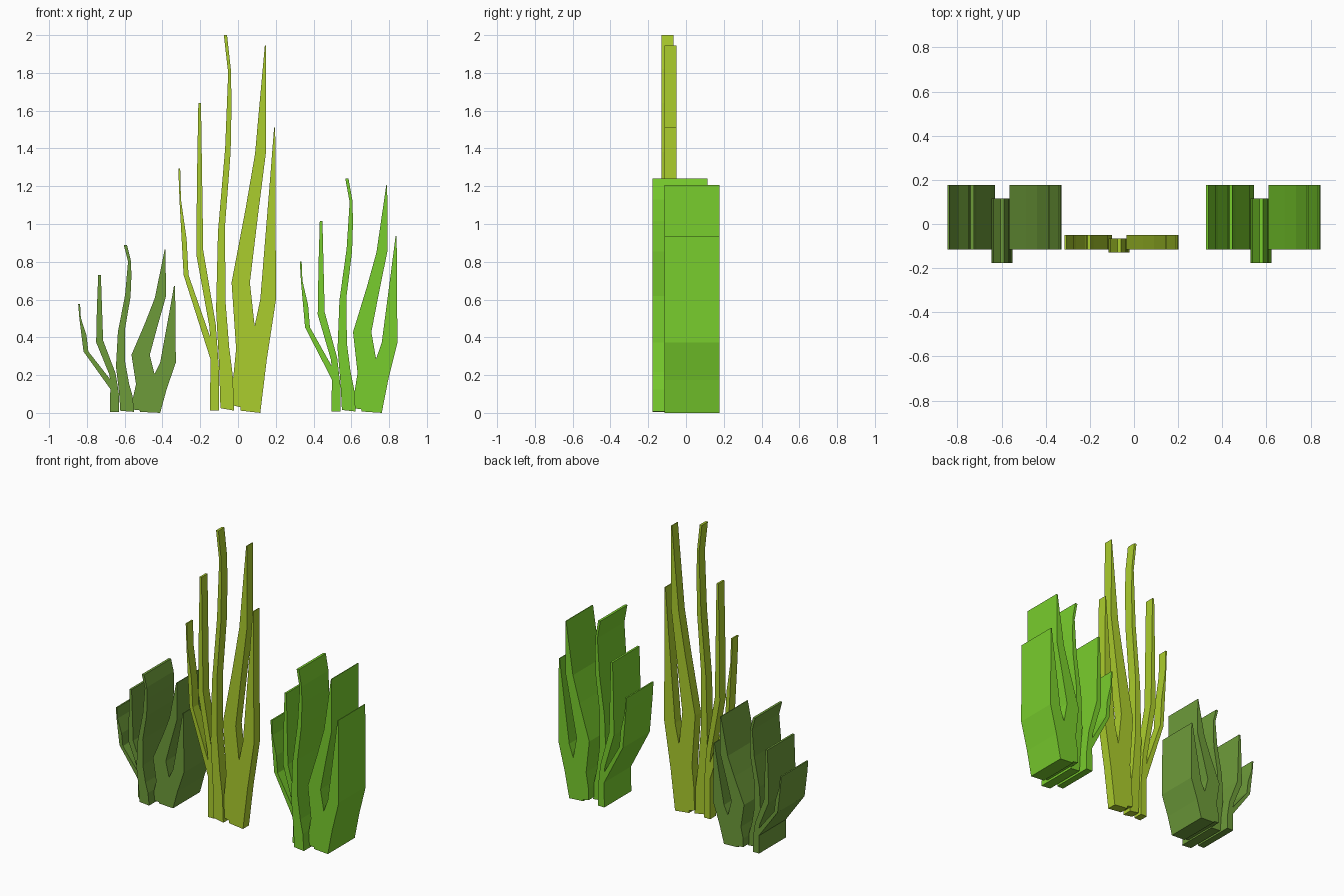
import bpy, bmesh

if "Cube" in bpy.data.objects:
    bpy.data.objects.remove(bpy.data.objects["Cube"])

# Blade outlines (x, z) of the tallest plant
LEFT_FORK = [(-.148, .012), (-.146, .285), (-.288, .73), (-.31, 1.13), (-.316, 1.293), (-.306, 1.293),
             (-.302, 1.13), (-.272, .92), (-.262, .73), (-.147, .40), (-.152, .46), (-.221, .84),
             (-.217, 1.25), (-.21, 1.64), (-.196, 1.64), (-.19, 1.25), (-.184, .86),
             (-.118, .47), (-.1, .22), (-.1, .012)]
CENTER_BLADE = [(-.093, .025), (-.1, .25), (-.116, .55), (-.106, .96), (-.068, 1.4), (-.052, 1.8),
                (-.075, 2.0), (-.058, 2.0), (-.038, 1.82), (-.034, 1.64), (-.039, 1.38), (-.068, 1.0),
                (-.067, .6), (-.047, .35), (-.028, .2), (-.02, .012)]
RIGHT_FORK = [(.012, .012), (.012, .03), (-.028, .04), (-.027, .17), (-.01, .34), (-.034, .69),
              (.04, 1.08), (.09, 1.37), (.142, 1.945), (.147, 1.945), (.148, 1.38), (.105, 1.04), (.063, .69),
              (.088, .46), (.118, .6), (.17, 1.24), (.191, 1.51), (.197, 1.51), (.201, .6),
              (.152, .28), (.118, 0)]


def blade(name, outline, dx, sz, y0, y1, mat):
    """Extrude a flat outline front to back."""
    bm = bmesh.new()
    face = bm.faces.new([bm.verts.new((x + dx, y0, z * sz)) for x, z in outline])
    ext = bmesh.ops.extrude_face_region(bm, geom=[face], use_keep_orig=True)
    moved = [g for g in ext["geom"] if isinstance(g, bmesh.types.BMVert)]
    bmesh.ops.translate(bm, verts=moved, vec=(0, y1 - y0, 0))
    bmesh.ops.recalc_face_normals(bm, faces=bm.faces)
    bmesh.ops.triangulate(bm, faces=[f for f in bm.faces if len(f.verts) > 4])
    me = bpy.data.meshes.new(name)
    bm.to_mesh(me)
    bm.free()
    me.materials.append(mat)
    bpy.context.collection.objects.link(bpy.data.objects.new(name, me))


# Three plants: name, x offset, height scale, fork y range, centre blade y range, colour
PLANTS = [
    ("short_plant", -.53, .445, (-.115, .177), (-.177, .115), (.155, .33, .042, 1)),
    ("tall_plant", 0, 1, (-.115, -.05), (-.13, -.065), (.41, .61, .026, 1)),
    ("medium_plant", .643, .62, (-.115, .177), (-.177, .115), (.19, .61, .026, 1)),
]
for name, dx, sz, fork_y, mid_y, color in PLANTS:
    mat = bpy.data.materials.new(name + "_green")
    mat.diffuse_color = color
    mat.use_nodes = True
    mat.node_tree.nodes["Principled BSDF"].inputs["Base Color"].default_value = mat.diffuse_color
    blade(name + "_left_fork", LEFT_FORK, dx, sz, *fork_y, mat)
    blade(name + "_center_blade", CENTER_BLADE, dx, sz, *mid_y, mat)
    blade(name + "_right_fork", RIGHT_FORK, dx, sz, *fork_y, mat)
